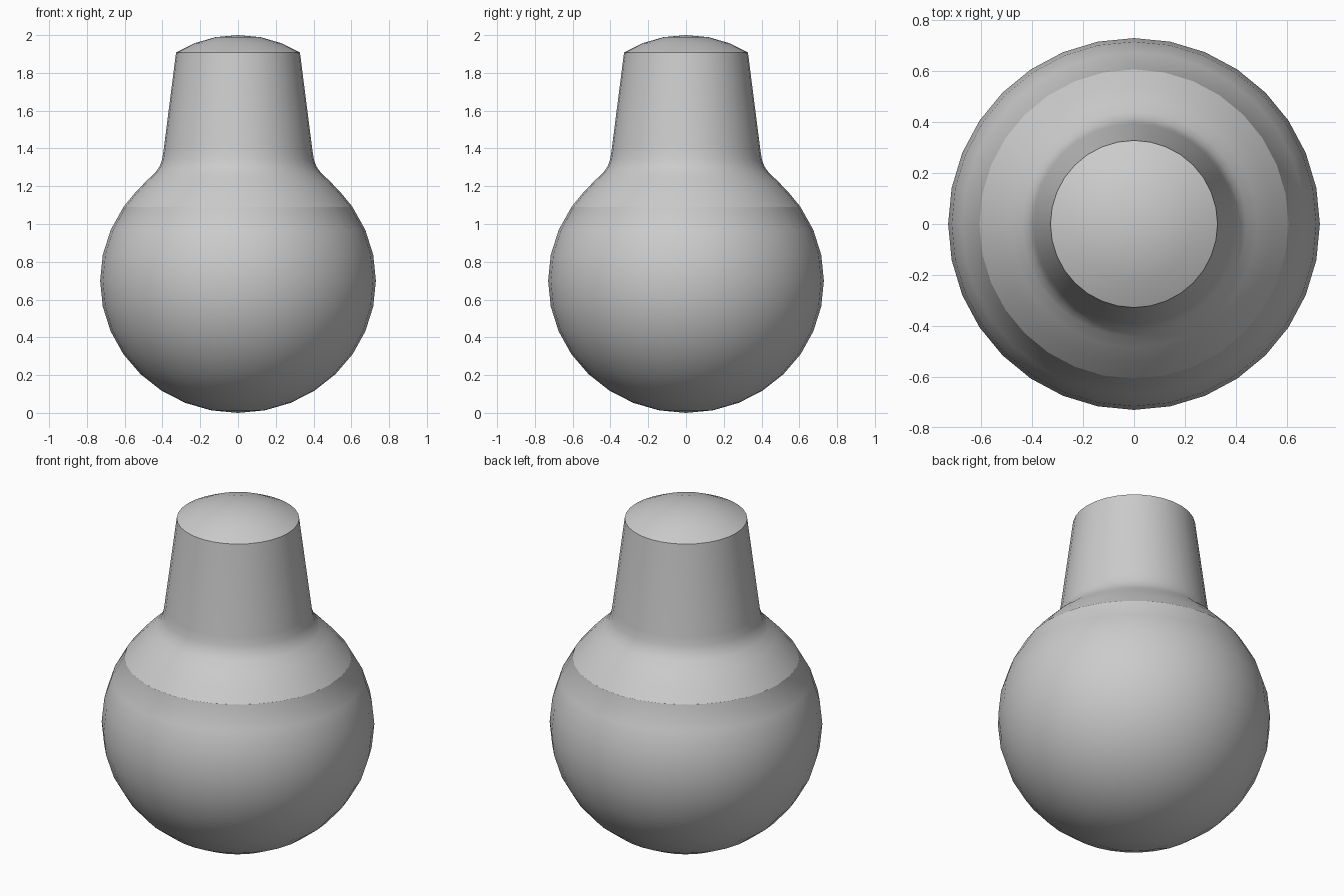
import bpy, bmesh, math

if "Cube" in bpy.data.objects:
    bpy.data.objects.remove(bpy.data.objects["Cube"])

SEGMENTS = 32

# Globe: slightly flattened ball, rings every 11.25 degrees up to the shoulder
profile = []
for i in range(12):
    a = math.radians(-90 + 11.25 * i)
    profile.append((0.73 * math.cos(a), 0.70 + 0.70 * math.sin(a)))
# Blend into the tapered neck
profile += [(0.607, 1.09), (0.545, 1.165), (0.485, 1.228), (0.44, 1.27), (0.416, 1.303),
            (0.402, 1.34), (0.394, 1.39), (0.328, 1.908)]
# Shallow domed cap
profile += [(0.23, 1.957), (0.12, 1.989), (0.0, 2.0)]


def lathe(name, points):
    bm = bmesh.new()
    verts = [bm.verts.new((r, 0, z)) for r, z in points]
    edges = [bm.edges.new(pair) for pair in zip(verts, verts[1:])]
    bmesh.ops.spin(bm, geom=verts + edges, cent=(0, 0, 0), axis=(0, 0, 1),
                   angle=math.tau, steps=SEGMENTS, use_duplicate=False)
    bmesh.ops.remove_doubles(bm, verts=bm.verts, dist=0.0005)
    bmesh.ops.recalc_face_normals(bm, faces=bm.faces)
    mesh = bpy.data.meshes.new(name)
    bm.to_mesh(mesh)
    bm.free()
    obj = bpy.data.objects.new(name, mesh)
    bpy.context.collection.objects.link(obj)
    return obj


bulb = lathe("bulb_body", profile)
bpy.context.view_layer.objects.active = bulb
bulb.select_set(True)
bpy.ops.object.shade_smooth_by_angle(angle=math.radians(40))
